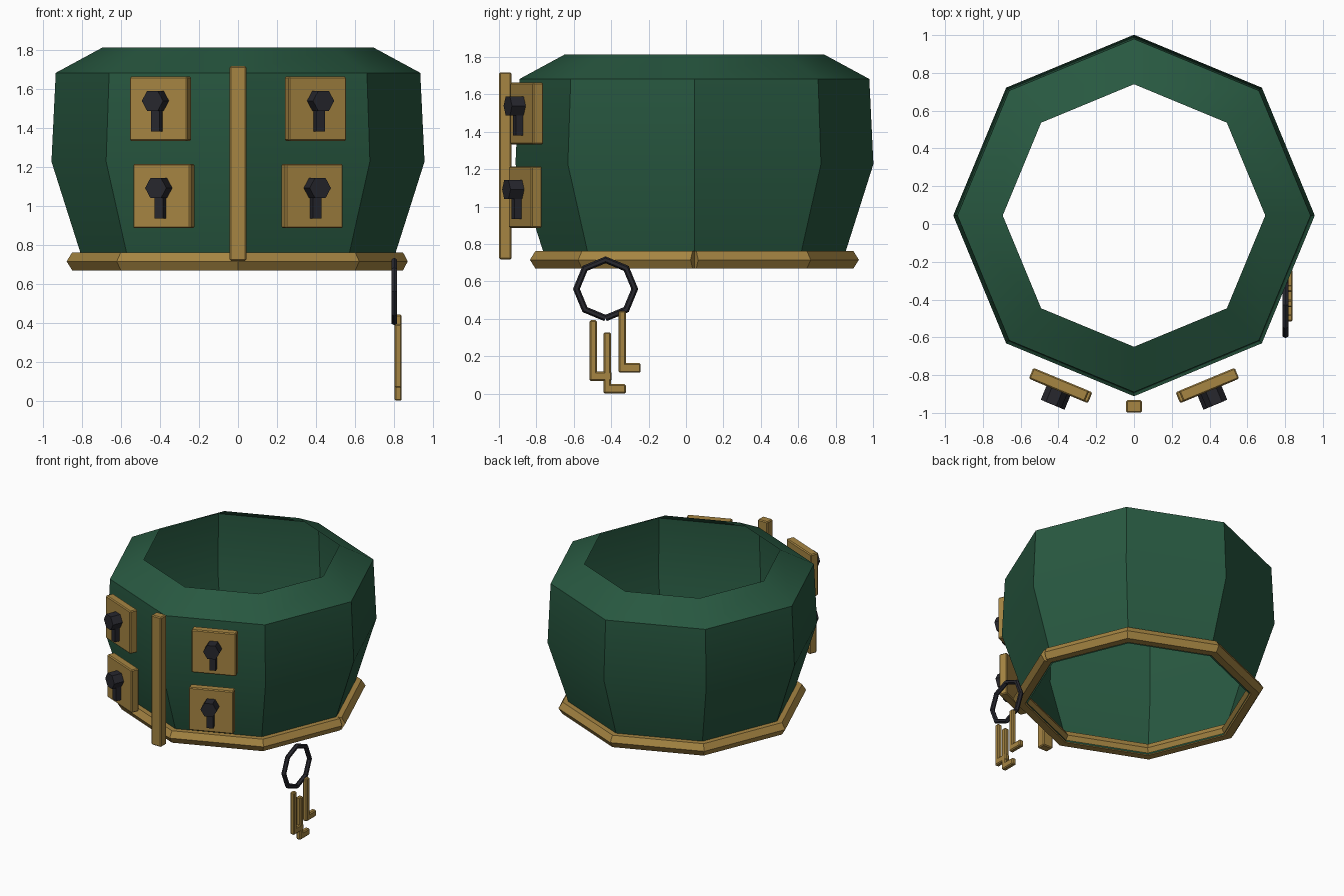
import bpy, bmesh, math
from mathutils import Vector, Matrix

if "Cube" in bpy.data.objects:
    bpy.data.objects.remove(bpy.data.objects["Cube"])

CY = 0.045                 # the bowl sits slightly behind the origin
TILT = math.radians(22.5)  # front facets of the octagon


def material(name, rgb):
    m = bpy.data.materials.new(name)
    m.diffuse_color = (*rgb, 1)
    m.use_nodes = True
    m.node_tree.nodes["Principled BSDF"].inputs["Base Color"].default_value = m.diffuse_color
    return m


GREEN = material("dark green", (0.021, 0.098, 0.052))
GOLD = material("old gold", (0.38, 0.235, 0.055))
BLACK = material("black iron", (0.020, 0.020, 0.027))


def finish(name, bm, mat, smooth=None):
    me = bpy.data.meshes.new(name)
    bm.to_mesh(me)
    bm.free()
    ob = bpy.data.objects.new(name, me)
    bpy.context.collection.objects.link(ob)
    me.materials.append(mat)
    if smooth:
        bpy.ops.object.select_all(action='DESELECT')
        ob.select_set(True)
        bpy.context.view_layer.objects.active = ob
        bpy.ops.object.shade_smooth_by_angle(angle=math.radians(smooth))
    return ob


def box(name, size, matrix, mat, bevel=0.007):
    bm = bmesh.new()
    bmesh.ops.create_cube(bm, size=1, matrix=Matrix.Diagonal((*size, 1)))
    if bevel:
        bmesh.ops.bevel(bm, geom=bm.edges[:], offset=bevel, segments=1, affect='EDGES')
    bm.transform(matrix)
    return finish(name, bm, mat)


def tube_ring(name, radius, tube, sides, matrix, mat):
    """Octagonal tube in the local xy plane, mitred except at its open seam."""
    bm = bmesh.new()
    loops = []
    for i in range(9):
        a = i * math.pi / 4
        # the two seam ends are cut square to their own segment
        d = a + (TILT if i == 0 else -TILT if i == 8 else 0)
        stretch = 1 if i in (0, 8) else 1 / math.cos(TILT)
        c = Vector((radius * math.cos(a), radius * math.sin(a), 0))
        out = Vector((math.cos(d), math.sin(d), 0)) * stretch
        loops.append([bm.verts.new(c + out * tube * math.cos(t) + Vector((0, 0, tube * math.sin(t))))
                      for t in (k * math.tau / sides for k in range(sides))])
    for a, b in zip(loops, loops[1:]):
        for k in range(sides):
            n = (k + 1) % sides
            bm.faces.new((a[k], b[k], b[n], a[n]))
    bm.faces.new(loops[0])
    bm.faces.new(loops[-1][::-1])
    bmesh.ops.recalc_face_normals(bm, faces=bm.faces[:])
    bm.transform(matrix)
    return finish(name, bm, mat)


# Open octagonal bowl wall, leaning inward at the shoulder
bm = bmesh.new()
rings = []
for r, z in [(0.78, 0.677), (0.957, 1.235), (0.935, 1.69), (0.695, 1.82)]:
    rings.append([bm.verts.new((r * math.cos(k * math.pi / 4), CY + r * math.sin(k * math.pi / 4), z))
                  for k in range(8)])
for a, b in zip(rings, rings[1:]):
    for k in range(8):
        n = (k + 1) % 8
        bm.faces.new((a[k], a[n], b[n], b[k]))
finish("bowl_wall", bm, GREEN, 30)

# Gold trim round the lower edge
tube_ring("base_trim", 0.822, 0.053, 6, Matrix.Translation((0, CY, 0.723)), GOLD)

# Upright bar at the front
box("front_bar", (0.085, 0.066, 1.0), Matrix.Translation((0, -0.966, 1.225)), GOLD)

# Lock plates with keyholes, two on each front facet
for side, s in (("right", 1), ("left", -1)):
    for level, x, y, z in (("upper", 0.397, -0.851, 1.505), ("lower", 0.38, -0.859, 1.058)):
        # local frame: -y points out of the facet
        frame = Matrix.Translation((s * x, y, z)) @ Matrix.Rotation(s * TILT, 4, 'Z')
        box(f"{level}_{side}_lock_plate", (0.32, 0.062, 0.33), frame, GOLD)
        box(f"{level}_{side}_keyhole_slot", (0.046, 0.042, 0.15),
            frame @ Matrix.Translation((0, -0.05, -0.041)), BLACK, 0)
        bm = bmesh.new()
        bmesh.ops.create_cone(bm, cap_ends=True, segments=6, radius1=0.059, radius2=0.059, depth=0.08,
                              matrix=Matrix.Rotation(math.pi / 2, 4, 'X') @ Matrix.Rotation(math.pi / 2, 4, 'Z'))
        # keep two hexagon corners pointing sideways
        if max(v.co.x for v in bm.verts) < 0.055:
            bm.transform(Matrix.Rotation(math.pi / 6, 4, 'Y'))
        bm.transform(frame @ Matrix.Translation((0, -0.07, 0.041)))
        finish(f"{level}_{side}_keyhole_head", bm, BLACK)

# Key ring hanging at the right side, seam at the bottom
tube_ring("key_ring", 0.156, 0.017, 6,
          Matrix.Translation((0.802, -0.43, 0.567)) @ Matrix.Rotation(math.pi / 2, 4, 'Y'), BLACK)

# Three keys, each a shaft with a bit turned backward
for i, (y, bottom, top) in enumerate([(-0.515, 0.075, 0.40), (-0.44, 0.008, 0.335), (-0.36, 0.12, 0.45)]):
    box(f"key_{i + 1}_shaft", (0.036, 0.038, top - bottom),
        Matrix.Translation((0.822, y + 0.019, (top + bottom) / 2)), GOLD)
    box(f"key_{i + 1}_bit", (0.036, 0.118, 0.05),
        Matrix.Translation((0.822, y + 0.059, bottom + 0.025)), GOLD)

# Rest the lowest key on z = 0
for ob in bpy.context.scene.objects:
    ob.location.z -= 0.008
